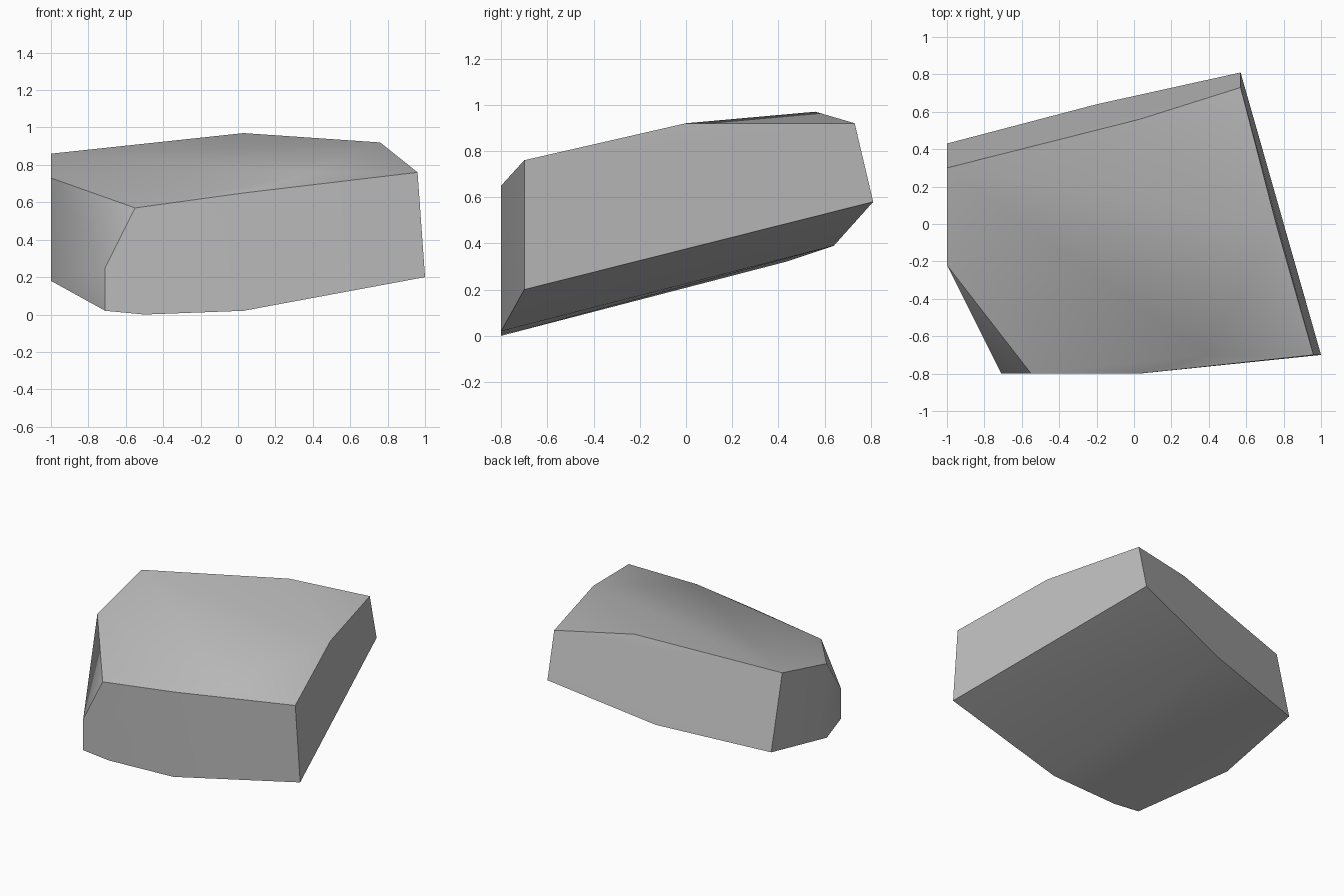
import bpy
import bmesh
import math

# Remove the default cube if present
cube = bpy.data.objects.get("Cube")
if cube:
    bpy.data.objects.remove(cube, do_unlink=True)


def make_material(name, colour):
    """Create a plain, flat material."""
    material = bpy.data.materials.new(name)
    material.use_nodes = True
    material.diffuse_color = colour
    shader = material.node_tree.nodes["Principled BSDF"]
    shader.inputs["Base Color"].default_value = colour
    shader.inputs["Roughness"].default_value = 0.9
    return material


def make_boulder(name, corners, material, sharp_angle):
    """Wrap a faceted stone around its corners and keep hard edges crisp."""
    bm = bmesh.new()
    for corner in corners:
        bm.verts.new(corner)
    result = bmesh.ops.convex_hull(bm, input=bm.verts[:])
    spare = {v for v in result["geom_interior"] + result["geom_unused"]
             if isinstance(v, bmesh.types.BMVert) and v.is_valid}
    bmesh.ops.delete(bm, geom=list(spare), context="VERTS")

    # Merge the triangles of flat facets
    bmesh.ops.dissolve_limit(bm, angle_limit=math.radians(1),
                             verts=bm.verts[:], edges=bm.edges[:])
    bmesh.ops.recalc_face_normals(bm, faces=bm.faces[:])
    mesh = bpy.data.meshes.new(name)
    bm.to_mesh(mesh)
    bm.free()

    mesh.materials.append(material)
    boulder = bpy.data.objects.new(name, mesh)
    bpy.context.collection.objects.link(boulder)
    bpy.ops.object.select_all(action="DESELECT")
    boulder.select_set(True)
    bpy.context.view_layer.objects.active = boulder
    bpy.ops.object.shade_smooth_by_angle(angle=sharp_angle)
    return boulder


# Upper rim, from the back left corner round to the front
upper_rim = [
    (-1, .30, .86), (.03, .56, .97), (.57, .73, .92), (.76, 0, .92),
    (.96, -.70, .76), (.40, -.70, .76), (.03, -.80, .65),
    (-.55, -.80, .57), (-1, -.22, .73),
]

# Lower rim, from the back left corner round to the front
lower_rim = [
    (-1, .43, .32), (-.20, .64, .39), (.57, .81, .58), (1, -.70, .20),
    (.03, -.80, .02), (-.50, -.80, 0), (-.71, -.80, .02),
    (-1, -.22, .18),
]

# Bend in the chipped front corner
chipped_corner = [(-.71, -.80, .25)]

stone_grey = make_material("stone_grey", (.5, .5, .5, 1))
make_boulder("boulder", upper_rim + lower_rim + chipped_corner,
             stone_grey, math.radians(40))
